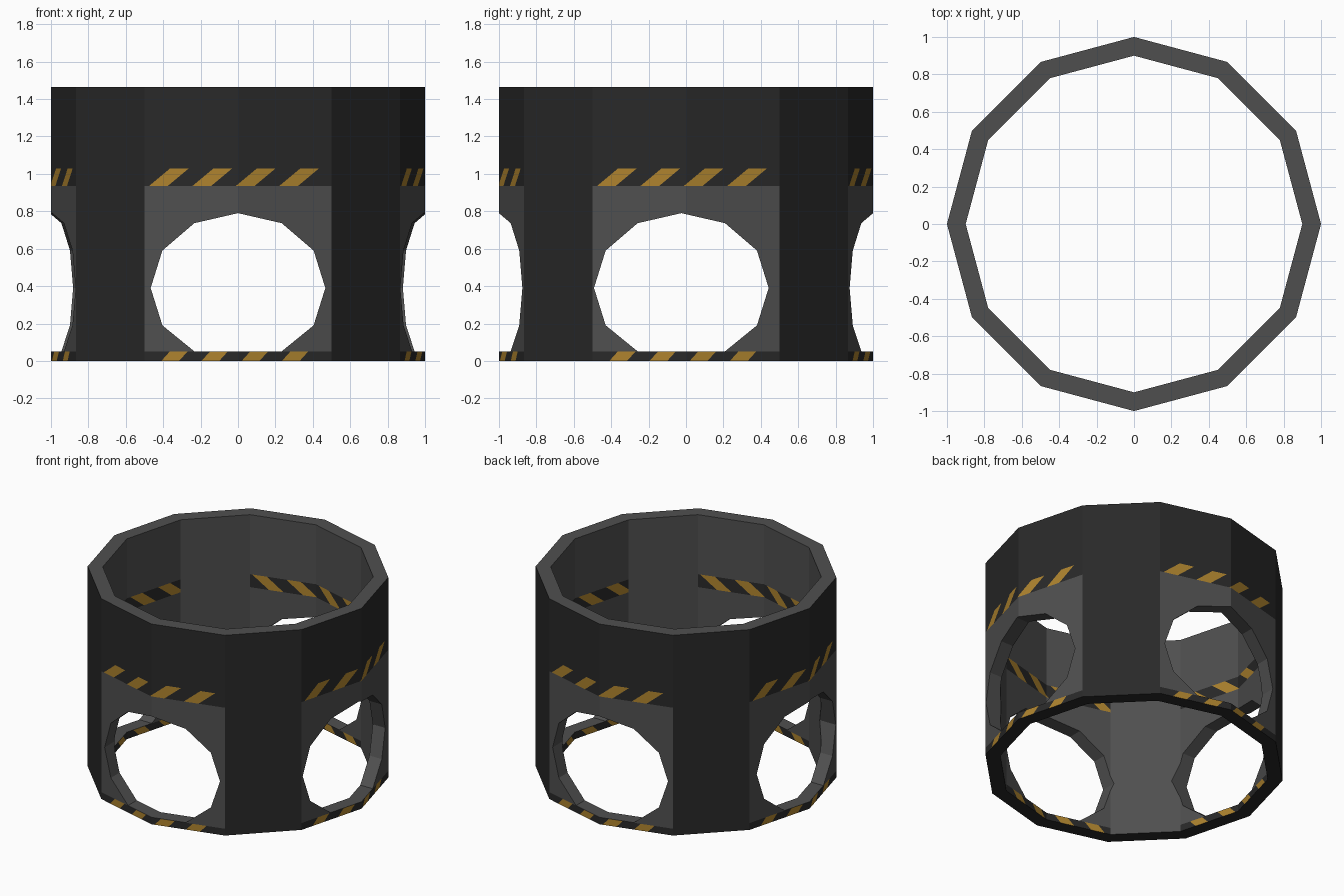
import bpy, bmesh, math
from mathutils import Vector

if "Cube" in bpy.data.objects:
    bpy.data.objects.remove(bpy.data.objects["Cube"])

def material(name, rgb):
    m = bpy.data.materials.new(name)
    m.diffuse_color = (*rgb, 1)
    m.use_nodes = True
    m.node_tree.nodes["Principled BSDF"].inputs["Base Color"].default_value = m.diffuse_color
    return m

MATS = [material("grey metal", (0.078, 0.078, 0.078)),
        material("dark metal", (0.022, 0.022, 0.022)),
        material("hazard yellow", (0.42, 0.225, 0.027))]
GREY, DARK, YELLOW = range(3)
SIDES = 12
LOW, MID, HIGH, TOP = 0.05, 0.935, 1.03, 1.465
# hazard bands: z bottom, z top, first stripe, spacing, yellow width, slant
BANDS = [(0, LOW, -0.41, 0.215, 0.095, 0.9),
         (MID, HIGH, -0.476, 0.232, 0.1, 1.2)]

def make_object(name, bm):
    me = bpy.data.meshes.new(name)
    bm.to_mesh(me)
    bm.free()
    for m in MATS:
        me.materials.append(m)
    ob = bpy.data.objects.new(name, me)
    bpy.context.collection.objects.link(ob)
    return ob

# ring wall: a closed profile turned into twelve flat sides
bm = bmesh.new()
heights = [0, LOW, MID, HIGH, TOP]
profile = [(1.0, z) for z in heights] + [(0.9, z) for z in reversed(heights)]
cols = []
for i in range(SIDES):
    a = 2 * math.pi * i / SIDES
    cols.append([bm.verts.new((r * math.cos(a), r * math.sin(a), z)) for r, z in profile])
n = len(profile)
for i in range(SIDES):
    p, q = cols[i], cols[(i + 1) % SIDES]
    for j in range(n):
        k = (j + 1) % n
        bm.faces.new((p[j], q[j], q[k], p[k]))
bmesh.ops.recalc_face_normals(bm, faces=bm.faces)

AXES = [Vector((0, -1, 0)), Vector((1, 0, 0)), Vector((0, 1, 0)), Vector((-1, 0, 0))]

def panel_axis(c):
    """Direction of the opening panel that holds point c, or None on a pillar."""
    flat = Vector((c.x, c.y, 0)).normalized()
    return next((d for d in AXES if flat.dot(d) > math.cos(math.radians(29))), None)

def in_band(f, band):
    return abs(f.normal.z) < 0.5 and band[0] < f.calc_center_median().z < band[1]

# cut slanted stripe edges into the hazard bands
for band in BANDS:
    z0, z1, start, step, width, slant = band
    for d in AXES:
        t = Vector((-d.y, d.x, 0))
        for k in range(-1, 6):
            for edge in (0, width):
                fs = [f for f in bm.faces if in_band(f, band)
                      and panel_axis(f.calc_center_median()) == d]
                geom = set(fs)
                for f in fs:
                    geom.update(f.edges)
                    geom.update(f.verts)
                bmesh.ops.bisect_plane(
                    bm, geom=list(geom), dist=1e-5,
                    plane_co=t * (start + k * step + edge) + Vector((0, 0, z0)),
                    plane_no=(t - Vector((0, 0, slant))).normalized())
bm.normal_update()

# colour by direction, height and stripe position
for f in bm.faces:
    c = f.calc_center_median()
    outward = f.normal.dot(Vector((c.x, c.y, 0)).normalized())
    d = panel_axis(c)
    band = next((b for b in BANDS if in_band(f, b)), None)
    if f.normal.z > 0.5:
        f.material_index = GREY
    elif f.normal.z < -0.5:
        f.material_index = DARK
    elif band and d:
        z0, z1, start, step, width, slant = band
        u = c.dot(Vector((-d.y, d.x, 0))) - slant * (c.z - z0) - start
        f.material_index = YELLOW if u % step < width else DARK
    elif outward > 0:
        f.material_index = GREY if d and c.z < MID else DARK
    else:
        f.material_index = GREY
ring = make_object("ring_wall", bm)

# twelve-sided openings, flattened at the sill, running through both ways
def opening_cutter(name, along_x):
    bm = bmesh.new()
    ends = []
    for s in (-2, 2):
        loop = []
        for i in range(12):
            if i == 9:
                continue
            a = math.radians(30 * i)
            u, z = 0.467 * math.cos(a), max(0.39 + 0.4 * math.sin(a), LOW + 0.001)
            loop.append(bm.verts.new((s, u - 0.025, z) if along_x else (u, s, z)))
        ends.append(loop)
        bm.faces.new(loop)
    for i in range(11):
        j = (i + 1) % 11
        bm.faces.new((ends[0][i], ends[0][j], ends[1][j], ends[1][i]))
    bmesh.ops.recalc_face_normals(bm, faces=bm.faces)
    ob = make_object(name, bm)
    ob.hide_render = True
    return ob

cutters = [opening_cutter("opening_cutter_x", True), opening_cutter("opening_cutter_y", False)]
for c in cutters:
    mod = ring.modifiers.new("opening", 'BOOLEAN')
    mod.operation = 'DIFFERENCE'
    mod.solver = 'EXACT'
    mod.object = c

# bake the openings and drop the cutters
deps = bpy.context.evaluated_depsgraph_get()
baked = bpy.data.meshes.new_from_object(ring.evaluated_get(deps))
ring.modifiers.clear()
ring.data = baked
for c in cutters:
    bpy.data.objects.remove(c)
